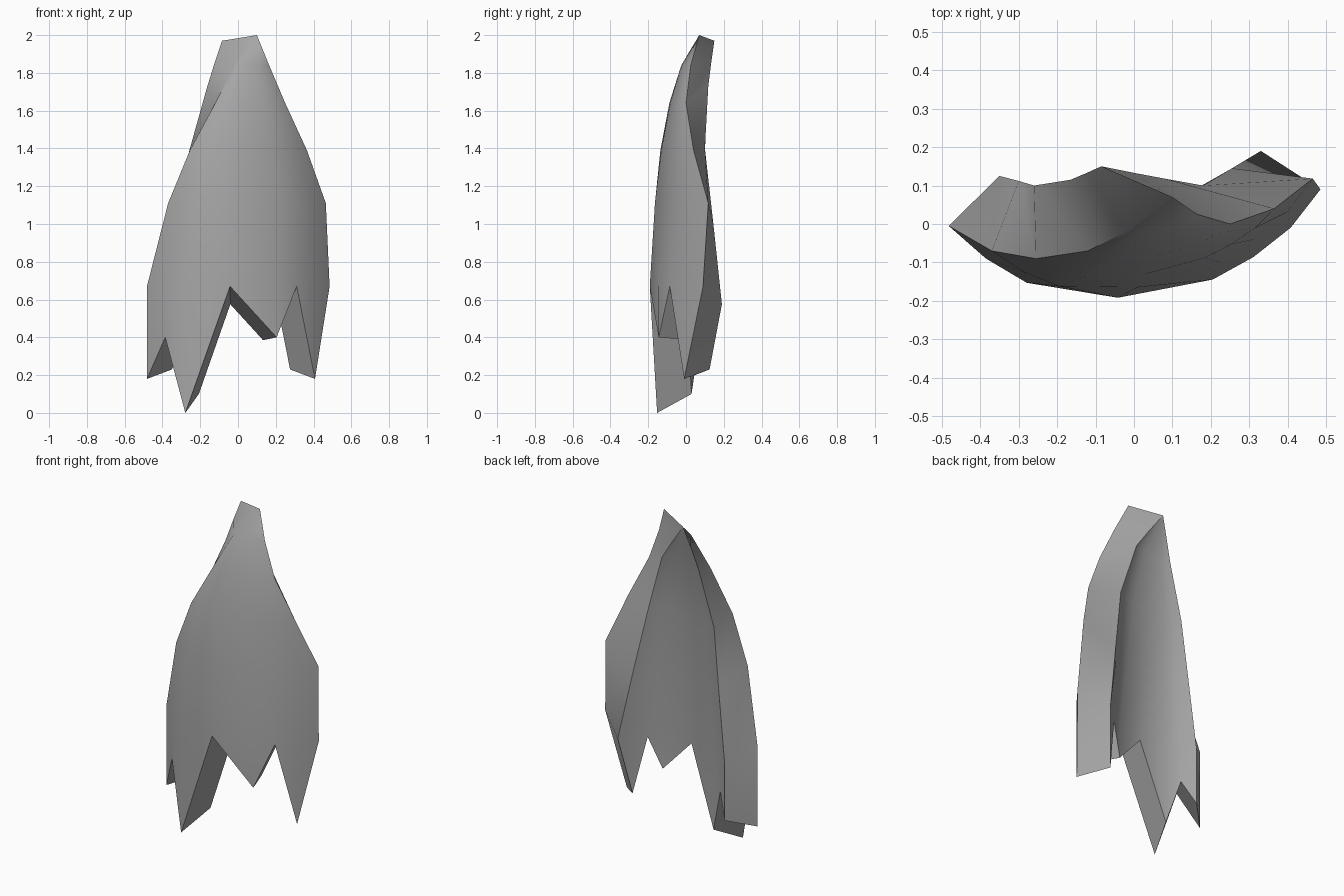
import bpy
import bmesh
from mathutils import Vector
from math import radians

cube = bpy.data.objects.get("Cube")
if cube:
    bpy.data.objects.remove(cube, do_unlink=True)

# Column positions across the shell and the depth of the arc at each column
ACROSS = [0, .10, .21, .455, .71, .82, .92, 1]
ARC = [0, .41, .73, 1, .90, .69, .40, 0]

# Rows from top to bottom: left edge point, right edge point, forward bulge
OUTER = [
    ((-.02, -.02, 1.84), (.165, .025, 1.84), .02),
    ((-.12, -.07, 1.64), (.25, 0, 1.64), .045),
    ((-.255, -.09, 1.39), (.365, .04, 1.39), .10),
    ((-.37, -.07, 1.11), (.465, .118, 1.11), .18),
    ((-.482, -.005, .67), (.485, .09, .67), .23),
]
INNER = [
    ((-.125, .132, 1.85), (0, .133, 1.85), .005),
    ((-.165, .115, 1.72), (.08, .118, 1.73), .02),
    ((-.26, .10, 1.38), (.18, .10, 1.40), .045),
    ((-.30, .112, 1.02), (.255, .145, 1.0), .09),
    ((-.35, .125, .575), (.33, .19, .575), .15),
]
# Heights of the jagged lower edge, column by column (None = no tooth there)
OUTER_TEETH = [.18, .40, 0, None, .40, None, .18, None]
INNER_TEETH = [.23, .37, .10, None, .385, None, .23, None]


def sheet_grid(bm, apex, rows, teeth):
    """Make the vertices of one curved sheet, shared where it tapers."""
    grid = [[bm.verts.new(apex)] * len(ACROSS)]
    for left, right, bulge in rows:
        a, b = Vector(left), Vector(right)
        grid.append([bm.verts.new(a.lerp(b, t) - Vector((0, bulge * d, 0)))
                     for t, d in zip(ACROSS, ARC)])
    grid.append([v if z is None else bm.verts.new((v.co.x, v.co.y, z))
                 for v, z in zip(grid[-1], teeth)])
    return grid


def add_face(bm, verts):
    unique = list(dict.fromkeys(verts))
    if len(unique) > 2:
        bm.faces.new(unique)


def fill_sheet(bm, grid):
    for upper, lower in zip(grid, grid[1:]):
        for i in range(len(ACROSS) - 1):
            add_face(bm, (upper[i], lower[i], lower[i + 1], upper[i + 1]))


def border(grid):
    """Walk down the left edge, along the teeth and up the right edge."""
    return ([row[0] for row in grid] + grid[-1][1:]
            + [row[-1] for row in reversed(grid[:-1])])


# Thick curved shell: front sheet, back sheet and the rim between them
bm = bmesh.new()
front = sheet_grid(bm, (.10, .07, 2.0), OUTER, OUTER_TEETH)
back = sheet_grid(bm, (-.085, .15, 1.97), INNER, INNER_TEETH)
fill_sheet(bm, front)
fill_sheet(bm, back)
rim = list(zip(border(front), border(back)))
for (f0, b0), (f1, b1) in zip(rim, rim[1:]):
    if f0 is not f1:
        add_face(bm, (f0, b0, b1, f1))
bmesh.ops.recalc_face_normals(bm, faces=bm.faces)

mesh = bpy.data.meshes.new("jagged_shell")
bm.to_mesh(mesh)
bm.free()
shell = bpy.data.objects.new("jagged_shell", mesh)
bpy.context.collection.objects.link(shell)

# Plain grey
grey = bpy.data.materials.new("mid_grey")
grey.use_nodes = True
colour = (.38, .38, .38, 1)
grey.diffuse_color = colour
grey.node_tree.nodes["Principled BSDF"].inputs["Base Color"].default_value = colour
mesh.materials.append(grey)

bpy.ops.object.select_all(action='DESELECT')
shell.select_set(True)
bpy.context.view_layer.objects.active = shell
bpy.ops.object.shade_smooth_by_angle(angle=radians(35))
